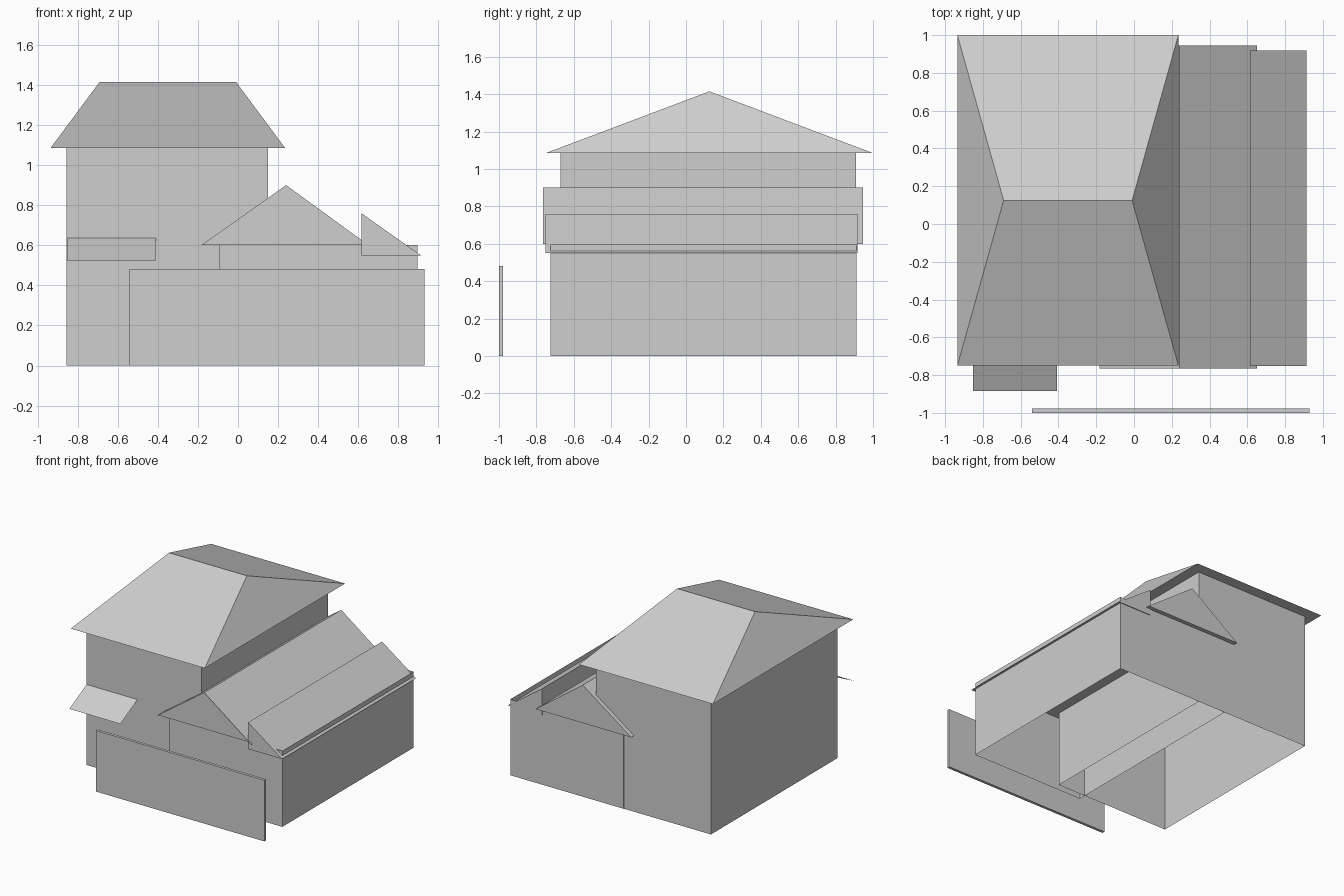
import bpy
import bmesh

cube = bpy.data.objects.get("Cube")
if cube:
    bpy.data.objects.remove(cube, do_unlink=True)

GREY = (0.62, 0.62, 0.62, 1.0)
grey = bpy.data.materials.new("plain grey")
grey.use_nodes = True
grey.diffuse_color = GREY
grey.node_tree.nodes["Principled BSDF"].inputs["Base Color"].default_value = GREY


def finish(name, bm):
    bmesh.ops.recalc_face_normals(bm, faces=bm.faces[:])
    mesh = bpy.data.meshes.new(name)
    bm.to_mesh(mesh)
    bm.free()
    mesh.materials.append(grey)
    obj = bpy.data.objects.new(name, mesh)
    bpy.context.collection.objects.link(obj)
    return obj


def box(name, x, y, z, open_ends=False):
    """Box from its ranges; open_ends leaves only the four walls."""
    bm = bmesh.new()
    bmesh.ops.create_cube(bm, size=1)
    for v in bm.verts:
        v.co = [r[0] if c < 0 else r[1] for c, r in zip(v.co, (x, y, z))]
    if open_ends:
        bm.normal_update()
        ends = [f for f in bm.faces if abs(f.normal.z) > 0.5]
        bmesh.ops.delete(bm, geom=ends, context='FACES_ONLY')
    return finish(name, bm)


def extrude_y(name, profile, y0, y1, closed=True):
    """Run an x-z profile along y, as a solid or as an open sheet."""
    bm = bmesh.new()
    front = [bm.verts.new((x, y0, z)) for x, z in profile]
    back = [bm.verts.new((x, y1, z)) for x, z in profile]
    count = len(profile)
    for i in range(count if closed else count - 1):
        j = (i + 1) % count
        bm.faces.new((front[i], front[j], back[j], back[i]))
    if closed:
        bm.faces.new(front)
        bm.faces.new(back)
    return finish(name, bm)


# Walls of the tall house and the low side wing
box("house_walls", (-0.855, 0.15), (-0.67, 0.91), (0, 1.087), open_ends=True)
box("wing_walls", (-0.095, 0.895), (-0.725, 0.912), (0, 0.6), open_ends=True)

# Hip roof: rectangular eaves rising to a short ridge
bm = bmesh.new()
eaves = [bm.verts.new((x, y, 1.085)) for x, y in
         ((-0.935, -0.75), (0.235, -0.75), (0.235, 1.0), (-0.935, 1.0))]
left, right = [bm.verts.new((x, 0.125, 1.415)) for x in (-0.69, -0.01)]
a, b, c, d = eaves
for face in ((a, b, right, left), (b, c, right), (c, d, left, right),
             (d, a, left), (d, c, b, a)):
    bm.faces.new(face)
finish("hip_roof", bm)

# Gable roof over the wing, with a thin lip at the front
gable = [(-0.183, 0.6), (0.24, 0.9), (0.652, 0.6)]
extrude_y("gable_roof", gable, -0.74, 0.945)
extrude_y("gable_front_lip", gable, -0.765, -0.74, closed=False)

# Lean-to roof along the outer side of the wing
extrude_y("lean_to_roof", [(0.615, 0.55), (0.615, 0.76), (0.912, 0.55)], -0.752, 0.918)

# Sloping sheet awning over the entrance
bm = bmesh.new()
bm.faces.new([bm.verts.new(p) for p in (
    (-0.853, -0.885, 0.525), (-0.408, -0.885, 0.525),
    (-0.408, -0.67, 0.635), (-0.853, -0.67, 0.635))])
finish("awning", bm)

# Free-standing front wall
box("front_fence", (-0.54, 0.93), (-1.0, -0.978), (0, 0.482))
